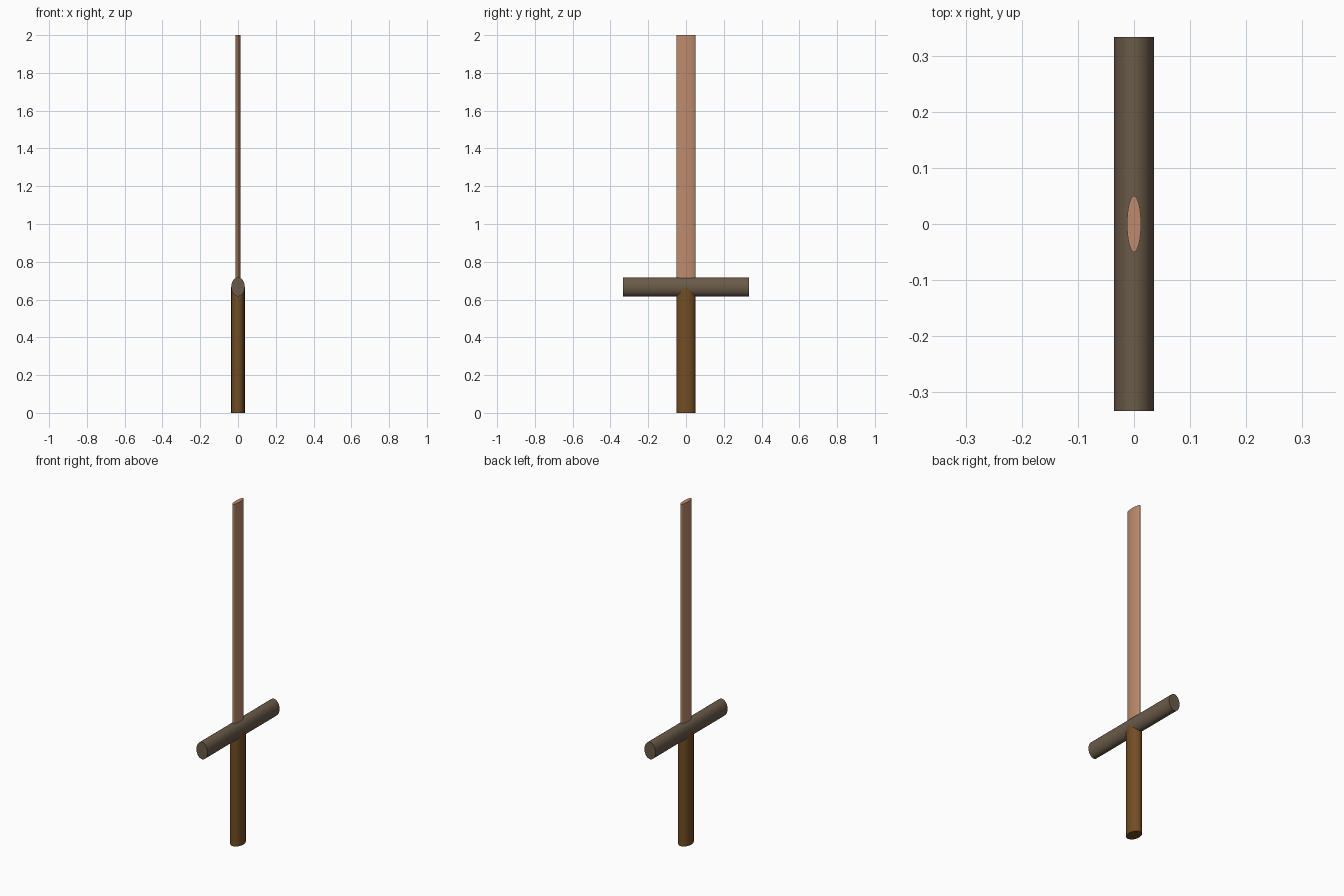
import bpy
from math import pi

if "Cube" in bpy.data.objects:
    bpy.data.objects.remove(bpy.data.objects["Cube"])


def material(name, rgb):
    m = bpy.data.materials.new(name)
    m.diffuse_color = (*rgb, 1)
    m.use_nodes = True
    m.node_tree.nodes["Principled BSDF"].inputs["Base Color"].default_value = m.diffuse_color
    return m


def rod(name, radii, length, centre, mat, tilt=0):
    """Elliptical cylinder; tilt turns it about x."""
    bpy.ops.mesh.primitive_cylinder_add(vertices=32, radius=1, depth=1,
                                        location=centre, rotation=(tilt, 0, 0))
    ob = bpy.context.object
    ob.name = name
    ob.scale = (radii[0], radii[1], length)
    bpy.ops.object.transform_apply(location=False, rotation=True, scale=True)
    ob.data.materials.append(mat)
    bpy.ops.object.shade_smooth_by_angle()
    return ob


dark_wood = material("dark_wood", (0.17, 0.075, 0.018))
grey_wood = material("grey_wood", (0.147, 0.105, 0.067))
pale_wood = material("pale_wood", (0.51, 0.26, 0.15))

GUARD_Z = 2 / 3

# Grip from the ground up to the middle of the crossguard
rod("grip", (0.036, 0.05), GUARD_Z, (0, 0, GUARD_Z / 2), dark_wood)

# Crossguard lying along y
rod("crossguard", (0.036, 0.05), 0.666, (0, 0, GUARD_Z), grey_wood, tilt=pi / 2)

# Thin blade rising out of the crossguard
rod("blade", (0.0125, 0.05), 2 - GUARD_Z, (0, 0, (2 + GUARD_Z) / 2), pale_wood)
